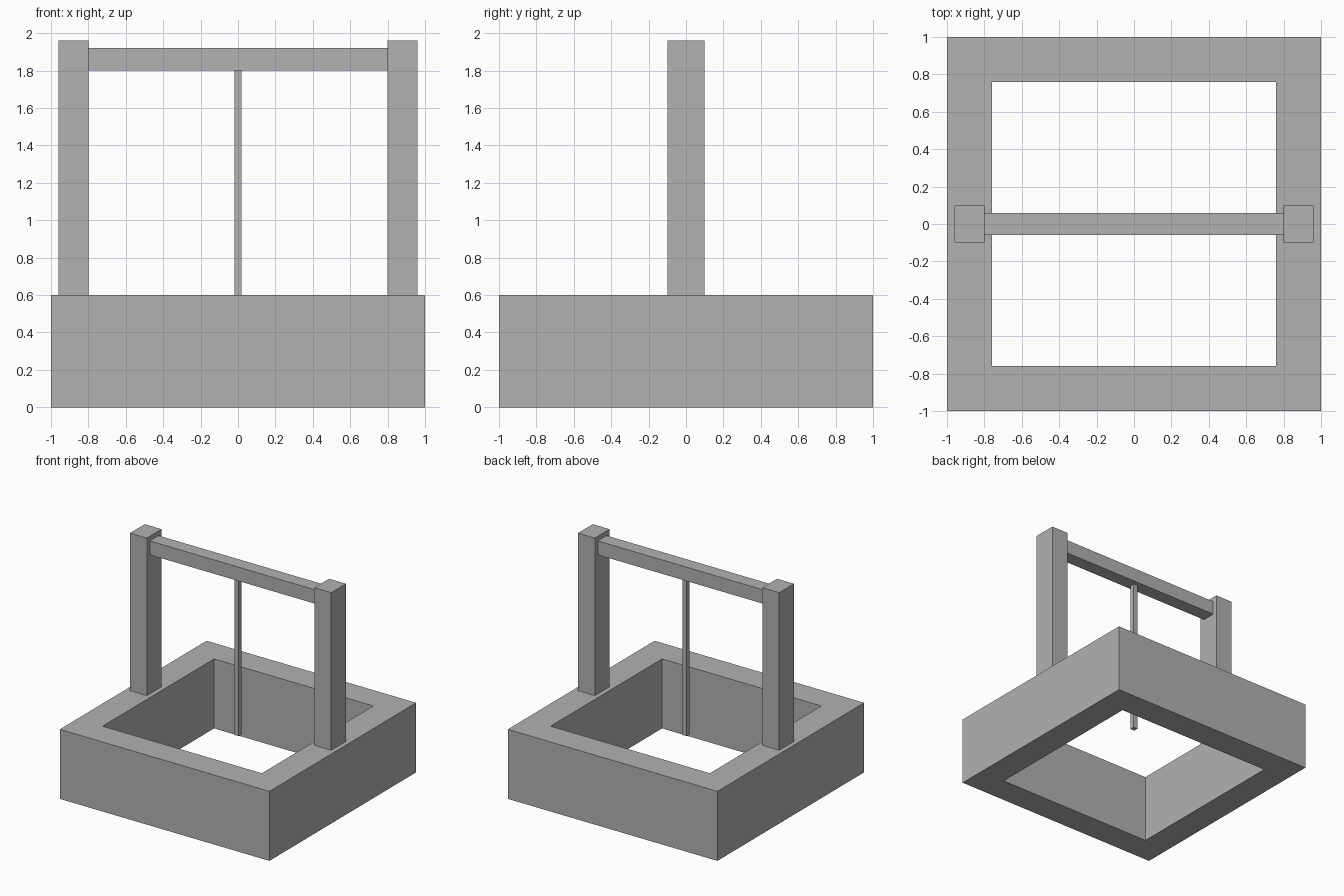
import bpy
import bmesh
from mathutils import Matrix, Vector

default = bpy.data.objects.get("Cube")
if default:
    bpy.data.objects.remove(default, do_unlink=True)

# One plain grey for everything
grey = bpy.data.materials.new("plain grey")
grey.use_nodes = True
colour = (0.445, 0.445, 0.445, 1)
grey.diffuse_color = colour
grey.node_tree.nodes["Principled BSDF"].inputs["Base Color"].default_value = colour


def add_object(name, bm):
    mesh = bpy.data.meshes.new(name)
    bm.to_mesh(mesh)
    bm.free()
    mesh.materials.append(grey)
    obj = bpy.data.objects.new(name, mesh)
    bpy.context.collection.objects.link(obj)
    return obj


def box(name, low, high):
    low, high = Vector(low), Vector(high)
    bm = bmesh.new()
    place = Matrix.Translation((low + high) / 2) @ Matrix.Diagonal((high - low).to_4d())
    bmesh.ops.create_cube(bm, size=1, matrix=place)
    return add_object(name, bm)


def square_ring(name, outer, inner, height):
    # Square frame cross-section, extruded upwards
    bm = bmesh.new()
    corners = [(-1, -1), (1, -1), (1, 1), (-1, 1)]
    outside, inside = [[bm.verts.new((x * r, y * r, 0)) for x, y in corners]
                       for r in (outer, inner)]
    for i in range(4):
        j = (i + 1) % 4
        bm.faces.new((outside[i], outside[j], inside[j], inside[i]))
    result = bmesh.ops.extrude_face_region(bm, geom=bm.faces[:], use_keep_orig=True)
    top = [v for v in result["geom"] if isinstance(v, bmesh.types.BMVert)]
    bmesh.ops.translate(bm, vec=(0, 0, height), verts=top)
    bmesh.ops.recalc_face_normals(bm, faces=bm.faces[:])
    return add_object(name, bm)


# Open well wall
wall_top = 0.6
square_ring("well_wall", 1.0, 0.76, wall_top)

# Two posts standing on the wall
for name, side in (("left_post", 1), ("right_post", -1)):
    inner, outer = sorted((0.8 * side, 0.96 * side))
    box(name, (inner, -0.1, wall_top), (outer, 0.1, 1.96))

# Crossbeam between the posts, with the rope hanging into the well
box("crossbeam", (-0.8, -0.06, 1.8), (0.8, 0.06, 1.92))
box("rope", (-0.02, -0.02, 0.44), (0.02, 0.02, 1.8))
